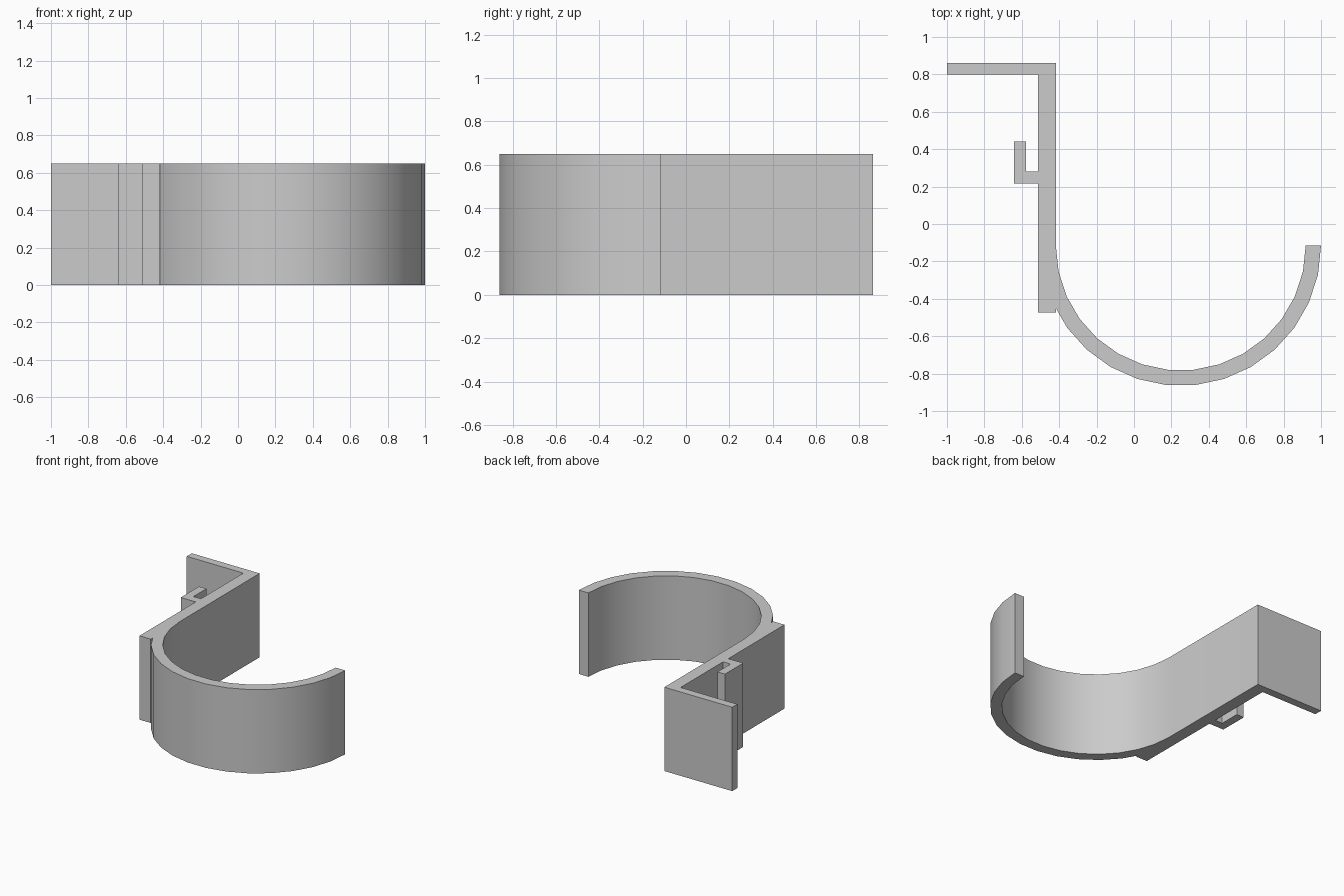
import bpy
import bmesh
from math import cos, sin, radians

cube = bpy.data.objects.get("Cube")
if cube:
    bpy.data.objects.remove(cube, do_unlink=True)

HEIGHT = 0.65
CENTRE_X, CENTRE_Y = 0.25, -0.115
OUTER, INNER = 0.75, 0.668
STEP = 12
PLATE_L, PLATE_R = -0.514, -0.418   # upright plate sides
TOP, FOOT = 0.862, -0.472           # upright plate ends


def arc(radius, angles):
    return [(CENTRE_X + radius * cos(radians(a)),
             CENTRE_Y + radius * sin(radians(a))) for a in angles]


def extrude_profile(name, points, material):
    bm = bmesh.new()
    face = bm.faces.new([bm.verts.new((x, y, 0)) for x, y in points])
    result = bmesh.ops.extrude_face_region(bm, geom=[face])
    verts = [v for v in result["geom"] if isinstance(v, bmesh.types.BMVert)]
    bmesh.ops.translate(bm, vec=(0, 0, HEIGHT), verts=verts)
    bmesh.ops.recalc_face_normals(bm, faces=bm.faces)
    mesh = bpy.data.meshes.new(name)
    bm.to_mesh(mesh)
    bm.free()
    mesh.materials.append(material)
    obj = bpy.data.objects.new(name, mesh)
    bpy.context.collection.objects.link(obj)
    return obj


grey = bpy.data.materials.new("light grey")
grey.use_nodes = True
colour = (0.6, 0.6, 0.6, 1)
grey.diffuse_color = colour
grey.node_tree.nodes["Principled BSDF"].inputs["Base Color"].default_value = colour

# Curved cradle: inside from the plate to the free tip, then back outside
cradle = arc(INNER, range(-180, 1, STEP)) + arc(OUTER, range(0, -145, -STEP))
# Outer curve meets the plate on the segment that crosses its side
(x0, y0), (x1, y1) = arc(OUTER, (-144, -156))
meet = (PLATE_R, y0 + (y1 - y0) * (PLATE_R - x0) / (x1 - x0))
# Foot of the upright plate
foot = [meet, (PLATE_R, FOOT), (PLATE_L, FOOT)]
# Small L-shaped clip on the plate's outer side
clip = [(PLATE_L, 0.216), (-0.642, 0.216), (-0.642, 0.44),
        (-0.578, 0.44), (-0.578, 0.28), (PLATE_L, 0.28)]
# Flange at the far end of the plate
flange = [(PLATE_L, 0.80), (-1, 0.80), (-1, TOP), (PLATE_R, TOP)]

bracket = extrude_profile("hook_bracket", cradle + foot + clip + flange, grey)

# Smooth curve, crisp corners
bpy.ops.object.select_all(action="DESELECT")
bracket.select_set(True)
bpy.context.view_layer.objects.active = bracket
bpy.ops.object.shade_smooth_by_angle(angle=radians(30))
